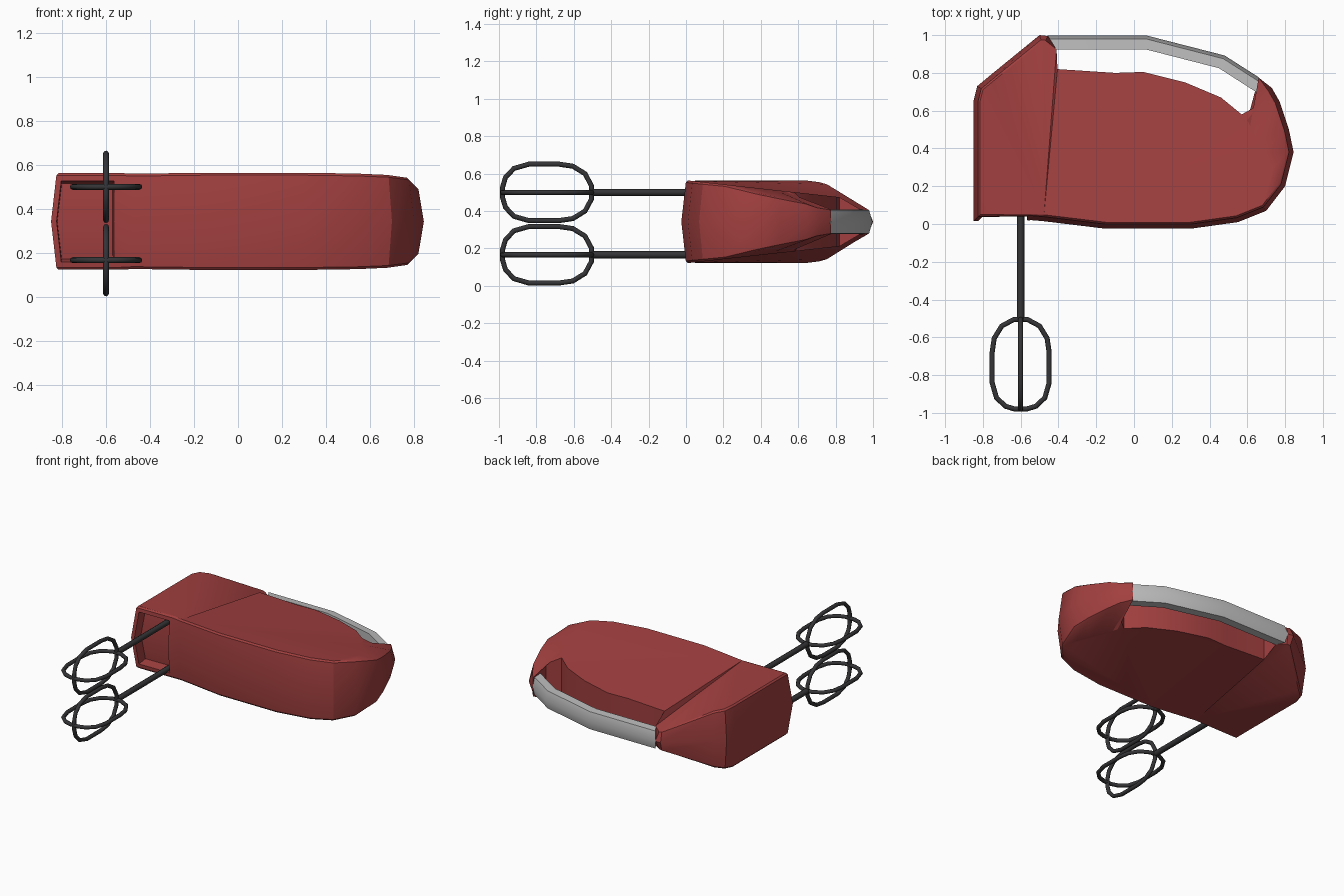
import bpy, bmesh, math
from mathutils import Vector

if "Cube" in bpy.data.objects:
    bpy.data.objects.remove(bpy.data.objects["Cube"])

ZC = 0.342   # mid height of the body lying on its side


def material(name, rgb):
    m = bpy.data.materials.new(name)
    m.diffuse_color = (*rgb, 1)
    m.use_nodes = True
    m.node_tree.nodes["Principled BSDF"].inputs["Base Color"].default_value = m.diffuse_color
    return m


RED = material("red_plastic", (0.36, 0.05, 0.05))
DARK = material("dark_metal", (0.035, 0.035, 0.038))
GREY = material("grey_grip", (0.5, 0.5, 0.5))


def finish(name, bm, mat, angle=30):
    bmesh.ops.remove_doubles(bm, verts=bm.verts, dist=0.0005)
    bmesh.ops.recalc_face_normals(bm, faces=bm.faces)
    me = bpy.data.meshes.new(name)
    bm.to_mesh(me)
    bm.free()
    me.shade_smooth()
    me.set_sharp_from_angle(angle=math.radians(angle))
    me.materials.append(mat)
    ob = bpy.data.objects.new(name, me)
    bpy.context.collection.objects.link(ob)
    return ob


def skin(bm, loops, caps=True, cyclic=False):
    """Join equal-length rings with quads; cap the ends or close the sweep."""
    rings = [[bm.verts.new(p) for p in ring] for ring in loops]
    n = len(rings[0])
    for a, b in zip(rings, rings[1:] + (rings[:1] if cyclic else [])):
        for i in range(n):
            j = (i + 1) % n
            bm.faces.new((a[i], a[j], b[j], b[i]))
    if caps:
        bm.faces.new(rings[0])
        bm.faces.new(rings[-1])
    return rings


def side_height(y):
    """Half height of the flat side, which leans in towards the grip."""
    return .222 - .11 * y


# Body outline, clockwise from above: x, y, half height of the rim (0 = on the
# leaning side), then, where the rim is lower, the point where the side begins
HEAD = [(-.85, .015, .22), (-.85, .65, .22), (-.83, .73, .212),
        (-.77, .78, .20), (-.50, 1.0, .068), (-.455, .995, .064),
        (-.41, .925, .070)]
OPENING = [(-.405, .82, 0), (-.10, .80, 0), (.05, .805, 0), (.27, .75, 0),
           (.46, .67, 0), (.57, .58, 0), (.66, .63, .11, .60, .55),
           (.66, .775, .066, .615, .52)]
REAR = [(.73, .72, .078, .635, .48), (.77, .65, .10, .655, .44),
        (.82, .50, .13, .69, .38), (.845, .38, .155, .74, .30),
        (.80, .20, 0), (.70, .07, 0), (.55, .01, 0), (.30, -.025, 0),
        (-.15, -.025, 0), (-.48, .015, 0), (-.54, .02, .22)]
outline = HEAD + OPENING + REAR
upright = range(len(HEAD) - 1, len(HEAD) + len(OPENING))


def inset(i, d):
    """Outline point i moved inward by d (opening walls stay upright)."""
    p = Vector(outline[i][:2])
    if i in upright:
        return p
    e1 = (p - Vector(outline[i - 1][:2])).normalized()
    e2 = (Vector(outline[(i + 1) % len(outline)][:2]) - p).normalized()
    n1, n2 = Vector((e1.y, -e1.x)), Vector((e2.y, -e2.x))
    m = (n1 + n2).normalized()
    return p + m * d / max(0.5, m.dot(n1))


flat, rim, corner, ridge = [], [], [], []
for i, p in enumerate(outline):
    r, c = inset(i, .034), inset(i, .024)
    h = p[2] or side_height(r.y)
    rim.append((r.x, r.y, h))
    flat.append((p[3], p[4], side_height(p[4])) if len(p) > 3 else rim[-1])
    corner.append((c.x, c.y, h * .95))
    ridge.append((p[0], p[1], 0))


def level(ring, s):
    return [(x, y, ZC + s * z) for x, y, z in ring]


bm = bmesh.new()
rings = skin(bm, [level(flat, 1), level(rim, 1), level(corner, 1),
                  level(ridge, 1), level(corner, -1), level(rim, -1),
                  level(flat, -1)], caps=False)
# Sides: flat panel behind the seam, triangle fan over the head
seam_top, seam_low = len(HEAD), len(outline) - 2
for ring in (rings[0], rings[-1]):
    bm.faces.new(ring[seam_top:seam_low + 1])
    fan = [ring[-1]] + ring[:seam_top + 1]
    for a, b in zip(fan, fan[1:]):
        bm.faces.new((ring[seam_low], a, b))
bmesh.ops.remove_doubles(bm, verts=bm.verts, dist=0.0005)
bmesh.ops.recalc_face_normals(bm, faces=bm.faces)

# Recessed beater socket in the front of the head
front = [f for f in bm.faces if f.normal.y < -.8
         and -.76 < f.calc_center_median().x < -.6
         and .02 < abs(f.calc_center_median().z - ZC) < .15]
bmesh.ops.inset_region(bm, faces=front, thickness=.025, use_even_offset=True)
bmesh.ops.inset_region(bm, faces=front, thickness=.004, depth=-.07,
                       use_even_offset=True)
finish("mixer_body", bm, RED)

# Grip: five-sided section swept between outer and inner rails
GRIP = [(-.457, .997, -.412, .925), (.07, .997, .06, .925),
        (.48, .892, .45, .825), (.663, .775, .66, .69)]
sections = []
for ox, oy, ix, iy in GRIP:
    o, n = Vector((ox, oy)), Vector((ix, iy))
    s = o.lerp(n, .25)
    sections.append([(o.x, o.y, ZC), (s.x, s.y, ZC + .062),
                     (n.x, n.y, ZC + .066), (n.x, n.y, ZC - .066),
                     (s.x, s.y, ZC - .062)])
bm = bmesh.new()
skin(bm, sections)
finish("grip", bm, GREY, 45)

# Beaters: a shaft and two crossed wire loops each
half = [(.035, -.505), (.10, -.54), (.14, -.605), (.151, -.68), (.151, -.84),
        (.128, -.92), (.08, -.965), (.03, -.98)]
wire = half + [(-w, y) for w, y in reversed(half)]


def wire_loop(name, z, upright_loop):
    """Round wire swept along the closed oval, mitred at every bend."""
    pts = [Vector(p) for p in wire]
    sections = []
    for i, p in enumerate(pts):
        t = (pts[(i + 1) % len(pts)] - pts[i - 1]).normalized()
        n = Vector((t.y, -t.x))
        ring = []
        for k in range(8):
            a = math.tau * k / 8
            q, off = p + n * .0135 * math.cos(a), .0135 * math.sin(a)
            ring.append((-.6 + off, q.y, z + q.x) if upright_loop
                        else (-.6 + q.x, q.y, z + off))
        sections.append(ring)
    bm = bmesh.new()
    skin(bm, sections, caps=False, cyclic=True)
    finish(name, bm, DARK, 50)


for side, z in (("upper", .499), ("lower", .1655)):
    bm = bmesh.new()
    skin(bm, [[(-.6 + .019 * math.cos(math.tau * k / 8), y,
                z + .019 * math.sin(math.tau * k / 8)) for k in range(8)]
              for y in (.10, -.51)])
    finish(f"{side}_beater_shaft", bm, DARK, 50)
    wire_loop(f"{side}_beater_loop_flat", z, False)
    wire_loop(f"{side}_beater_loop_upright", z, True)
